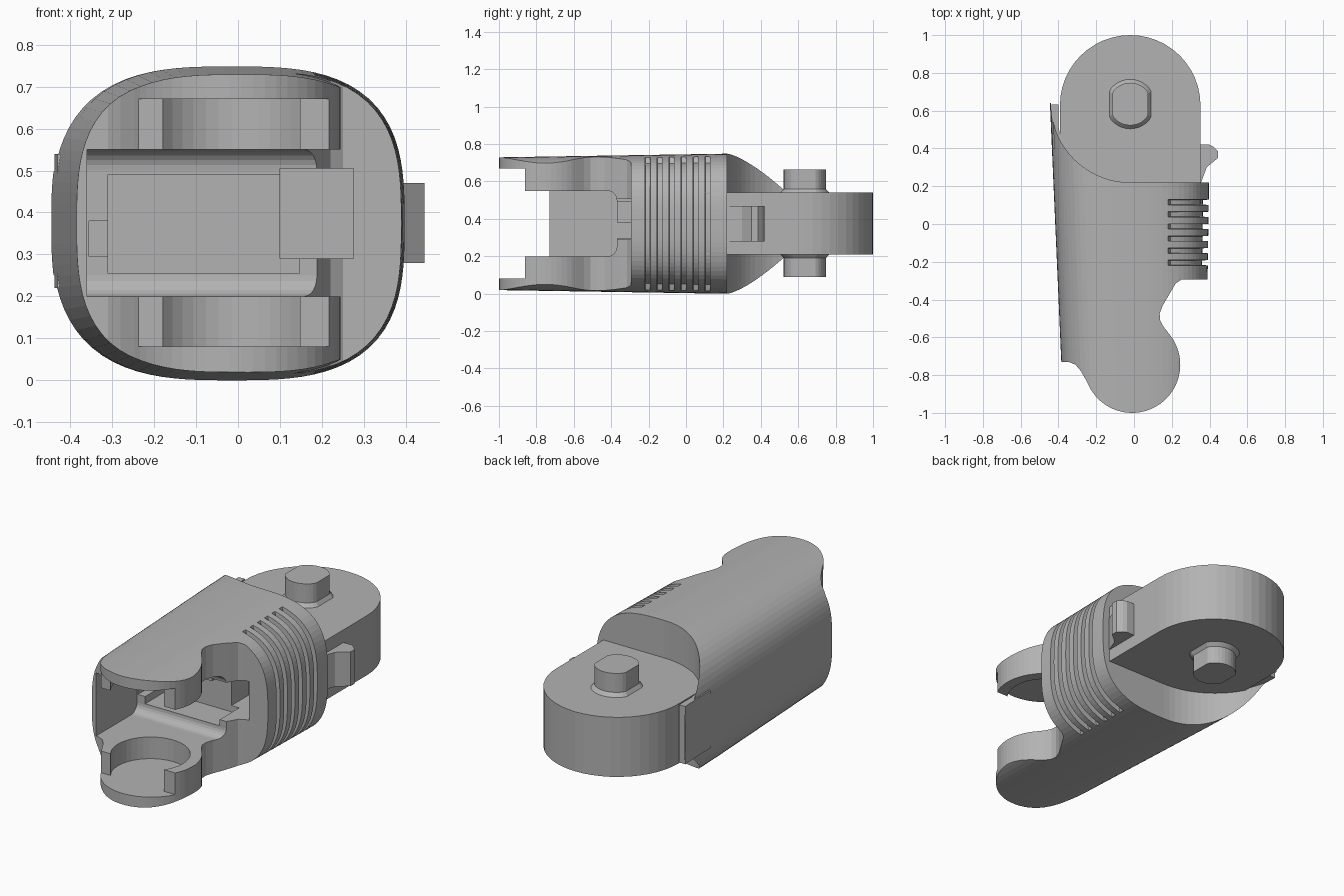
import bpy, bmesh
from math import sin, cos, radians, pi

if "Cube" in bpy.data.objects:
    bpy.data.objects.remove(bpy.data.objects["Cube"], do_unlink=True)

grey = bpy.data.materials.new("plain grey")
grey.use_nodes = True
grey.diffuse_color = (0.45, 0.45, 0.45, 1)
grey.node_tree.nodes["Principled BSDF"].inputs["Base Color"].default_value = grey.diffuse_color


def loft(name, rings):
    """Closed solid through rings of equal point count."""
    bm = bmesh.new()
    loops = [[bm.verts.new(p) for p in ring] for ring in rings]
    n = len(loops[0])
    for a, b in zip(loops, loops[1:]):
        for i in range(n):
            j = (i + 1) % n
            bm.faces.new((a[i], a[j], b[j], b[i]))
    bm.faces.new(loops[0][::-1])
    bm.faces.new(loops[-1])
    bmesh.ops.recalc_face_normals(bm, faces=bm.faces)
    mesh = bpy.data.meshes.new(name)
    bm.to_mesh(mesh)
    bm.free()
    mesh.materials.append(grey)
    obj = bpy.data.objects.new(name, mesh)
    bpy.context.collection.objects.link(obj)
    return obj


def prism(name, outline, z0, z1):
    return loft(name, [[(x, y, z) for x, y in outline] for z in (z0, z1)])


def box(name, x0, x1, y0, y1, z0, z1):
    return prism(name, [(x0, y0), (x1, y0), (x1, y1), (x0, y1)], z0, z1)


def arc(cx, cy, r, a0, a1, steps):
    angles = [radians(a0 + (a1 - a0) * i / steps) for i in range(steps + 1)]
    return [(cx + r * cos(a), cy + r * sin(a)) for a in angles]


def combine(obj, cutter, operation):
    """Apply a boolean and discard the cutter."""
    mod = obj.modifiers.new("cut", 'BOOLEAN')
    mod.object, mod.operation, mod.solver = cutter, operation, 'EXACT'
    bpy.ops.object.select_all(action='DESELECT')
    bpy.context.view_layer.objects.active = obj
    obj.select_set(True)
    bpy.ops.object.modifier_apply(modifier=mod.name)
    bpy.data.objects.remove(cutter, do_unlink=True)


# Shell: rounded-square section swept along y, with grip grooves on one side
def section(y, groove=False):
    left, right = -0.417 - 0.044 * y, 0.394 + 0.015 * y
    half = 0.371 + 0.016 * min(y, 0.2)
    cx, ring = (left + right) / 2, []
    for i in range(96):
        a = 2 * pi * i / 96
        c, s = cos(a), sin(a)
        k = (abs(c) ** 3 + abs(s) ** 3) ** (-1 / 3)
        x, z = k * c * (right - left) / 2, k * s * half
        if groove and x + cx > 0.2:
            x, z = x * 0.925, z * 0.925
        ring.append((x + cx, y, 0.374 + z))
    return ring


rings = [section(-1.05), section(-0.6), section(-0.3)]
for i in range(6):
    y = -0.205 + 0.064 * i
    rings += [section(y - 0.014), section(y - 0.012, True),
              section(y + 0.012, True), section(y + 0.014)]
rings += [section(0.2), section(0.45), section(0.7)]
shell = loft("shell", rings)

# Plan outline: fork disc, notch, straight shoulder and curved tail
outline = [(-0.6, -0.73), (-0.345, -0.73), (-0.31, -0.745), (-0.28, -0.78)]
outline += arc(-0.01, -0.745, 0.255, 202, 398, 30)
outline += [(0.157, -0.545), (0.138, -0.51), (0.136, -0.475), (0.15, -0.435), (0.2, -0.35),
            (0.22, -0.315), (0.25, -0.295), (0.6, -0.295), (0.6, 0.22)]
outline += arc(-0.02, 0.64, 0.42, 270, 180, 18) + [(-0.6, 0.64)]
combine(shell, prism("plan", outline, -0.2, 1), 'INTERSECT')

# Fork gap with rounded inner corners
gap = arc(-0.42, 0.25, 0.05, 270, 360, 6) + arc(-0.42, 0.5, 0.05, 0, 90, 6)
gap = [(-1.2, 0.2)] + gap + [(-1.2, 0.55)]
combine(shell, loft("gap", [[(x, y, z) for y, z in gap] for x in (-0.36, 0.7)]), 'DIFFERENCE')

# Fork pockets, open to the front
combine(shell, prism("pocket", arc(-0.015, -0.745, 0.2, 0, 351, 39), 0.08, 0.67), 'DIFFERENCE')
combine(shell, box("pocket_mouth", -0.34, 0.3, -1.2, -0.86, 0.08, 0.67), 'DIFFERENCE')

# Inner chambers
combine(shell, box("chamber", -0.31, 0.147, -0.5, -0.2, 0.255, 0.49), 'DIFFERENCE')
combine(shell, box("side_chamber", 0.1, 0.275, -0.5, -0.05, 0.29, 0.505), 'DIFFERENCE')
combine(shell, box("key_slot", -0.355, -0.25, -0.5, -0.25, 0.295, 0.38), 'DIFFERENCE')

# Hinge tongue
prism("hinge_tongue", [(-0.392, 0.1), (0.352, 0.1)] + arc(-0.02, 0.628, 0.372, 0, 180, 24), 0.21, 0.54)

# Flat-sided pegs with flared bases
peg = [(max(-0.095, min(0.095, x)), y) for x, y in arc(0, 0, 0.113, 0, 350, 35)]
for name, levels in (("upper_peg", (0.5, 0.54, 0.56, 0.665)), ("lower_peg", (0.25, 0.21, 0.19, 0.09))):
    loft(name, [[(-0.02 + x * s, 0.635 + y * s, z) for x, y in peg]
                for z, s in zip(levels, (1.16, 1.16, 1, 1))])

# Stop lug on the left and tail fin on the right
prism("stop_lug", [(0.3, 0.2), (0.355, 0.22), (0.385, 0.3), (0.445, 0.35), (0.445, 0.385),
                   (0.42, 0.41), (0.4, 0.42), (0.3, 0.42)], 0.28, 0.47)
prism("tail_fin", [(-0.43, 0.4), (-0.38, 0.4), (-0.4, 0.52), (-0.4, 0.632), (-0.438, 0.632)], 0.22, 0.54)
